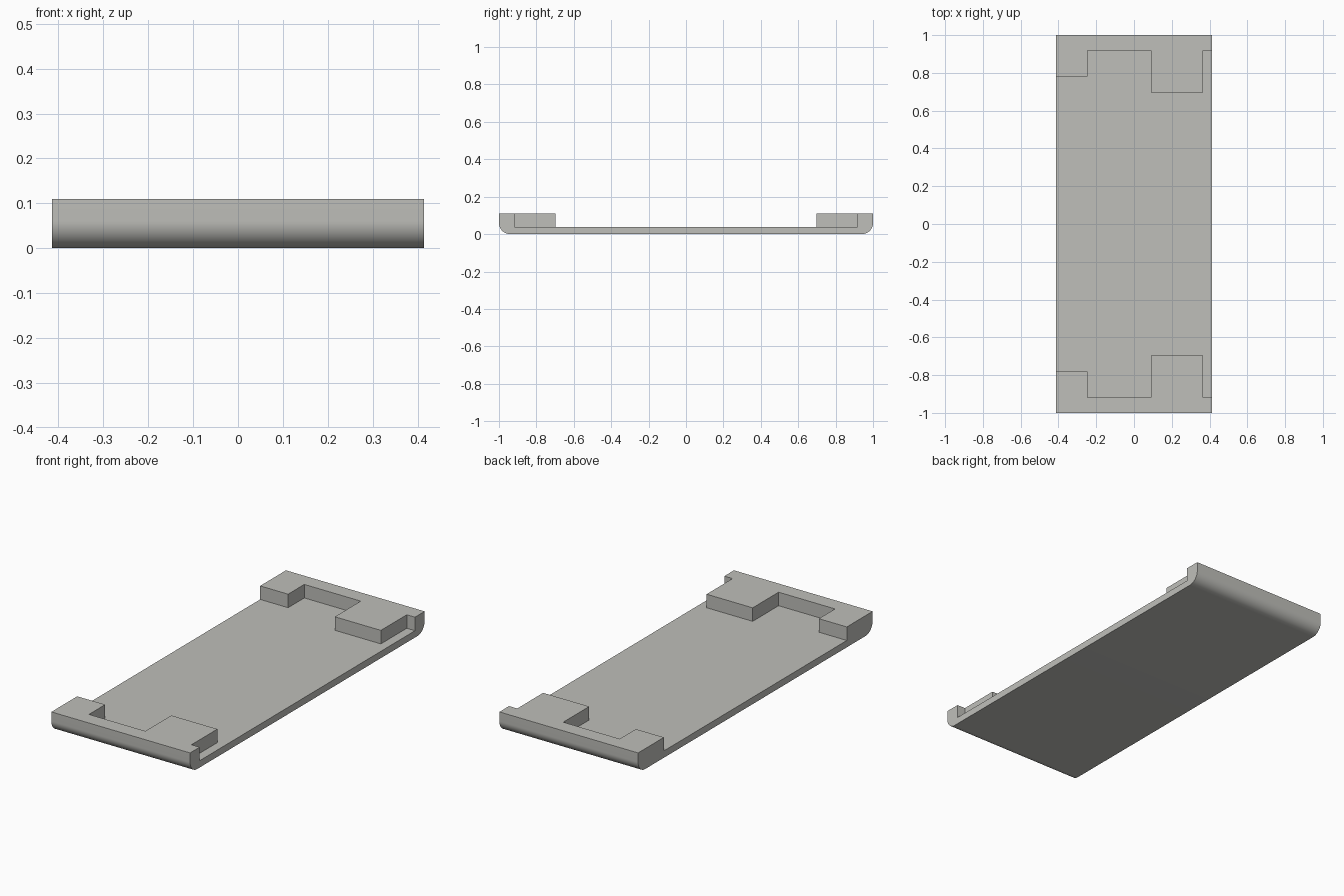
import bpy, bmesh, math

if "Cube" in bpy.data.objects:
    bpy.data.objects.remove(bpy.data.objects["Cube"])

W, L, H = 0.414, 1.0, 0.11      # half width, half length, height
FLOOR, R = 0.037, 0.06          # plate thickness, lower edge radius


def prism(name, points, offset):
    """Extrude a closed outline of 3D points along an offset."""
    bm = bmesh.new()
    face = bm.faces.new([bm.verts.new(p) for p in points])
    ext = bmesh.ops.extrude_face_region(bm, geom=[face])
    moved = [v for v in ext["geom"] if isinstance(v, bmesh.types.BMVert)]
    bmesh.ops.translate(bm, vec=offset, verts=moved)
    bmesh.ops.recalc_face_normals(bm, faces=bm.faces)
    mesh = bpy.data.meshes.new(name)
    bm.to_mesh(mesh)
    bm.free()
    obj = bpy.data.objects.new(name, mesh)
    bpy.context.collection.objects.link(obj)
    return obj


# Tray body: side profile with rounded lower ends, extruded across the width
arc = [(L - R + R * math.sin(a), R - R * math.cos(a))
       for a in (math.radians(90 * i / 16) for i in range(17))]
half = arc + [(L, H)]
profile = half + [(-y, z) for y, z in reversed(half)]
tray = prism("tray", [(-W, y, z) for y, z in profile], (2 * W, 0, 0))

# Recess: stepped outline mirrored front to back, leaving the raised end blocks
steps = [(-0.5, 0.78), (-0.247, 0.78), (-0.247, 0.918), (0.09, 0.918),
         (0.09, 0.697), (0.365, 0.697), (0.365, 0.918), (0.5, 0.918)]
outline = steps + [(x, -y) for x, y in reversed(steps)]
cutter = prism("recess_cutter", [(x, y, FLOOR) for x, y in outline], (0, 0, 0.2))
cutter.hide_render = True

cut = tray.modifiers.new("recess", 'BOOLEAN')
cut.operation = 'DIFFERENCE'
cut.solver = 'EXACT'
cut.object = cutter
bpy.context.view_layer.objects.active = tray
tray.select_set(True)
cutter.select_set(False)
bpy.ops.object.modifier_apply(modifier=cut.name)
bpy.data.objects.remove(cutter)

# Single warm grey finish
grey = bpy.data.materials.new("warm_grey")
grey.diffuse_color = (0.52, 0.52, 0.49, 1)
grey.use_nodes = True
grey.node_tree.nodes["Principled BSDF"].inputs["Base Color"].default_value = grey.diffuse_color
tray.data.materials.clear()
tray.data.materials.append(grey)
bpy.ops.object.shade_smooth_by_angle(angle=math.radians(30))
